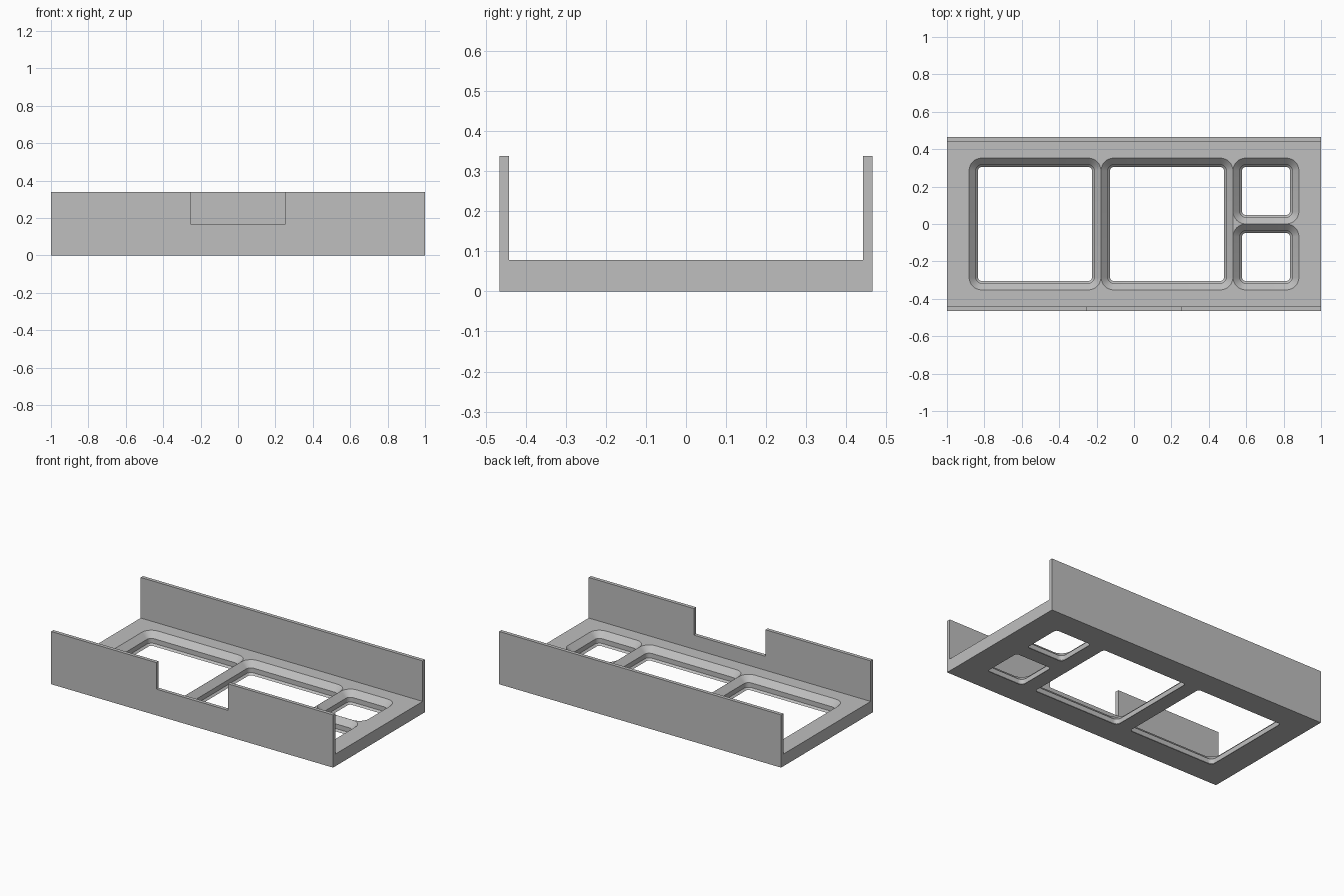
import bpy, bmesh, math

if "Cube" in bpy.data.objects:
    bpy.data.objects.remove(bpy.data.objects["Cube"])

W, D = 1.0, 0.465            # half length and half depth
FLOOR, TOP, WALL = 0.078, 0.338, 0.023
MM = 0.0168                  # pocket detail unit
CELL = 42 * MM               # full pocket pitch
GAP = 0.0004                 # keeps neighbouring pocket rims from touching

grey = bpy.data.materials.new("light grey")
grey.diffuse_color = (0.52, 0.52, 0.52, 1)
grey.use_nodes = True
grey.node_tree.nodes["Principled BSDF"].inputs["Base Color"].default_value = grey.diffuse_color


def mesh_object(name, rings):
    """Loft a stack of equal-length closed rings and cap both ends."""
    bm = bmesh.new()
    loops = [[bm.verts.new(p) for p in ring] for ring in rings]
    for a, b in zip(loops, loops[1:]):
        for i in range(len(a)):
            j = (i + 1) % len(a)
            bm.faces.new((a[i], a[j], b[j], b[i]))
    bm.faces.new(loops[0][::-1])
    bm.faces.new(loops[-1])
    bmesh.ops.recalc_face_normals(bm, faces=bm.faces)
    me = bpy.data.meshes.new(name)
    bm.to_mesh(me)
    bm.free()
    me.materials.append(grey)
    ob = bpy.data.objects.new(name, me)
    bpy.context.collection.objects.link(ob)
    return ob


def rounded_square(cx, cy, half, r, z, seg=8):
    pts = []
    for k, (sx, sy) in enumerate(((1, 1), (-1, 1), (-1, -1), (1, -1))):
        for s in range(seg + 1):
            a = math.pi / 2 * (k + s / seg)
            pts.append((cx + sx * (half - r) + r * math.cos(a),
                        cy + sy * (half - r) + r * math.sin(a), z))
    return pts


def pocket(cx, cy, size):
    """Cutter: small lower chamfer, upright band, large upper chamfer."""
    half = size / 2 - GAP
    profile = ((2.85, -0.05), (2.85, 0), (2.15, 0.7 * MM),
               (2.15, 2.5 * MM), (0, FLOOR), (0, FLOOR + 0.04))
    return mesh_object("pocket_cutter", [
        rounded_square(cx, cy, half - i * MM, (4 - i) * MM, z) for i, z in profile])


# Tray: channel section running the full length
y = D - WALL
section = [(-D, 0), (D, 0), (D, TOP), (y, TOP), (y, FLOOR),
           (-y, FLOOR), (-y, TOP), (-D, TOP)]
tray = mesh_object("tray", [[(x, a, z) for a, z in section] for x in (-W, W)])

# Two large pockets, two small pockets
cutters = [pocket(x * CELL, 0, CELL) for x in (-0.75, 0.25)]
cutters += [pocket(CELL, s * CELL / 4, CELL / 2) for s in (-1, 1)]

# Notch in the front wall
cutters.append(mesh_object("notch_cutter", [
    [(x, -D - 0.05, z), (x, -y + 0.05, z), (x, -y + 0.05, z + 0.3), (x, -D - 0.05, z + 0.3)]
    for x, z in ((-0.254, 0.168), (0.254, 0.168))]))

for c in cutters:
    c.hide_render = True
    c.hide_set(True)
    m = tray.modifiers.new("cut", 'BOOLEAN')
    m.operation, m.solver, m.object = 'DIFFERENCE', 'EXACT', c

# Bake the cuts, drop the helpers, smooth the rounded corners
bpy.context.view_layer.update()
cut = bpy.data.meshes.new_from_object(tray.evaluated_get(bpy.context.evaluated_depsgraph_get()))
tray.modifiers.clear()
tray.data = cut
for c in cutters:
    bpy.data.objects.remove(c)
bpy.context.view_layer.objects.active = tray
tray.select_set(True)
bpy.ops.object.shade_smooth_by_angle(angle=math.radians(30))
